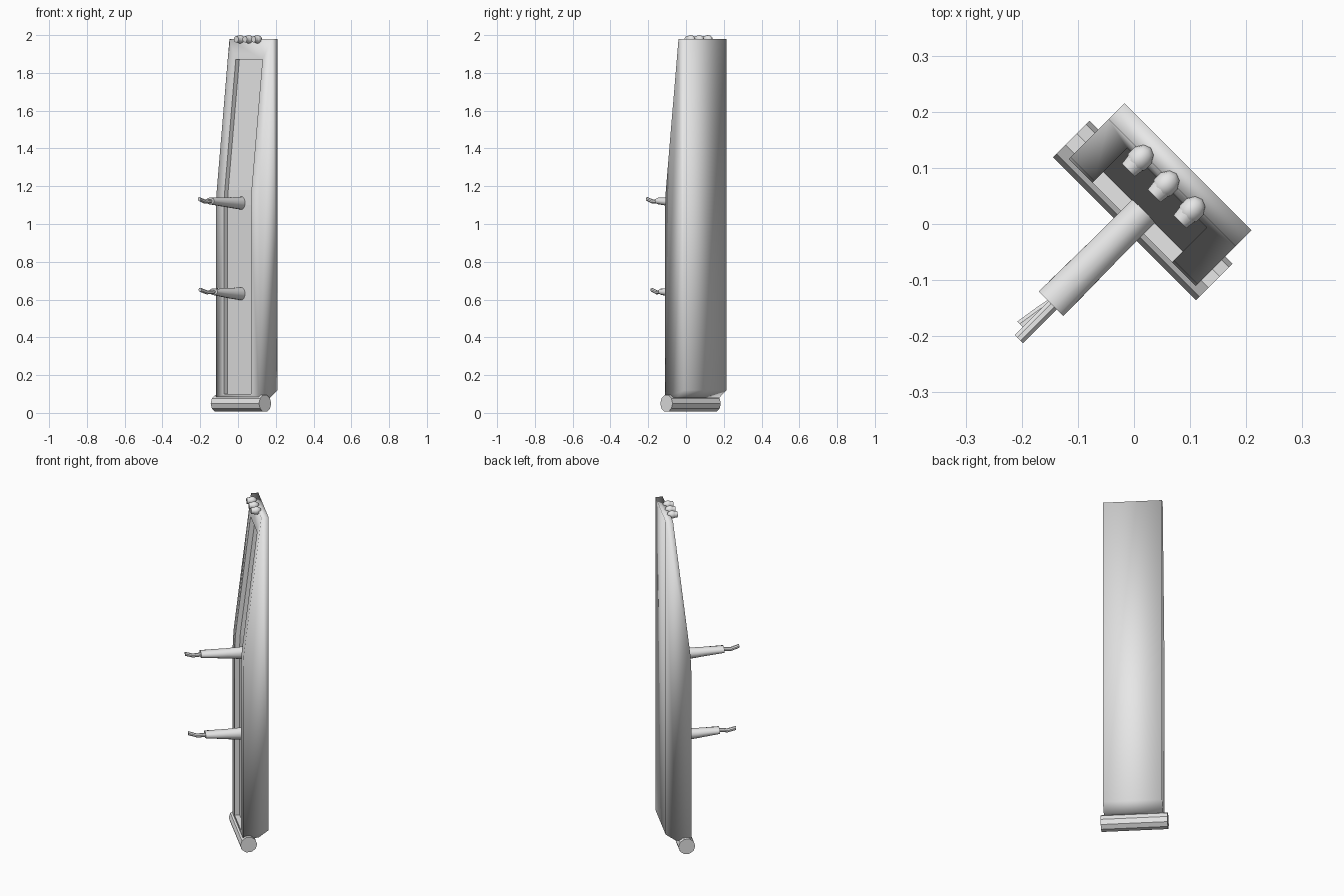
import bpy, bmesh, math
from mathutils import Matrix, Vector

cube = bpy.data.objects.get("Cube")
if cube:
    bpy.data.objects.remove(cube, do_unlink=True)

TURN = Matrix.Rotation(math.radians(-45), 4, 'Z')  # whole model stands diagonally
MID = -0.004                                       # centre of the width

grey = bpy.data.materials.new("plain_grey")
grey.use_nodes = True
grey.diffuse_color = (0.8, 0.8, 0.8, 1)
grey.node_tree.nodes["Principled BSDF"].inputs["Base Color"].default_value = (0.8, 0.8, 0.8, 1)


def finish(name, bm, smooth_angle=None):
    bmesh.ops.recalc_face_normals(bm, faces=bm.faces[:])
    mesh = bpy.data.meshes.new(name)
    bm.to_mesh(mesh)
    bm.free()
    mesh.materials.append(grey)
    obj = bpy.data.objects.new(name, mesh)
    bpy.context.collection.objects.link(obj)
    obj.matrix_world = TURN
    if smooth_angle:
        bpy.ops.object.select_all(action='DESELECT')
        obj.select_set(True)
        bpy.context.view_layer.objects.active = obj
        bpy.ops.object.shade_smooth_by_angle(angle=math.radians(smooth_angle))
    return obj


def prism(name, profile, half_width):
    """Extrude a depth/height profile across the width."""
    bm = bmesh.new()
    face = bm.faces.new([bm.verts.new((MID - half_width, d, z)) for d, z in profile])
    ext = bmesh.ops.extrude_face_region(bm, geom=[face])
    moved = [v for v in ext["geom"] if isinstance(v, bmesh.types.BMVert)]
    bmesh.ops.translate(bm, verts=moved, vec=(2 * half_width, 0, 0))
    return finish(name, bm)


def tube(name, rings, sides):
    """Loft elliptical rings (x, depth, z, half width, half height) along depth."""
    bm = bmesh.new()
    loops = []
    for x, d, z, rx, rz in rings:
        angles = [2 * math.pi * (i + 0.5) / sides for i in range(sides)]
        loops.append([bm.verts.new((x + rx * math.cos(a), d, z + rz * math.sin(a)))
                      for a in angles])
    for a, b in zip(loops, loops[1:]):
        for i in range(sides):
            j = (i + 1) % sides
            bm.faces.new((a[i], a[j], b[j], b[i]))
    bm.faces.new(loops[0])
    bm.faces.new(loops[-1])
    return finish(name, bm, 40)


# Tapered upright column with a shallow front recess
column = prism("column", [(0, 0.08), (0.085, 0.08), (0.14, 0.12), (0.14, 1.98),
                          (0.1, 1.98), (0.004, 1.17), (0, 1.08)], 0.16)
cutter = prism("recess_cutter", [(-0.05, 0.1), (0.027, 0.1), (0.027, 1.1),
                                 (0.031, 1.18), (0.114, 1.87), (-0.05, 1.87)], 0.1)
cutter.hide_render = True
cut = column.modifiers.new("recess", 'BOOLEAN')
cut.operation = 'DIFFERENCE'
cut.solver = 'EXACT'
cut.object = cutter
bpy.context.view_layer.objects.active = column
bpy.ops.object.modifier_apply(modifier=cut.name)
bpy.data.objects.remove(cutter, do_unlink=True)

# Soft shading outside, crisp edges around the recess
bm = bmesh.new()
bm.from_mesh(column.data)
for f in bm.faces:
    f.smooth = True
for e in bm.edges:
    e.smooth = not all(abs(v.co.x - MID) < 0.12 for v in e.verts)
bm.to_mesh(column.data)
bm.free()

# Horizontal roller at the foot
bm = bmesh.new()
bmesh.ops.create_cone(bm, cap_ends=True, segments=10, radius1=0.046, radius2=0.046, depth=0.361,
                      matrix=Matrix.Translation((-0.006, 0.028, 0.05)) @ Matrix.Rotation(math.pi / 2, 4, 'Y'))
finish("foot_roller", bm, 20)

# Tapered arms with a thin bent rod at the tip
for label, z, end, tip, swing in (("upper", 1.11, -0.205, -0.29, 0.0),
                                  ("lower", 0.63, -0.18, -0.27, -0.014)):
    tube(label + "_arm", [(MID, 0.043, z, 0.03, 0.036),
                          (MID, -0.06, z + 0.004, 0.03, 0.028),
                          (MID, end, z + 0.012, 0.032, 0.018)], 12)
    bend = end + (tip - end) * 0.5
    tube(label + "_rod", [(0, end + 0.02, z + 0.012, 0.011, 0.011),
                          (0, end - 0.012, z + 0.01, 0.011, 0.011),
                          (swing * 0.5, bend, z + 0.008, 0.011, 0.011),
                          (swing, tip, z + 0.022, 0.011, 0.011)], 8)

# Row of three knobs at the top edge
for i, x in enumerate((-0.075, -0.01, 0.055)):
    bm = bmesh.new()
    place = Matrix.Translation((x, 0.09, 1.978))
    bmesh.ops.create_uvsphere(bm, u_segments=10, v_segments=8, radius=0.022,
                              matrix=place @ Matrix.Diagonal((1, 1.25, 1, 1)))
    axis = Matrix.Rotation(math.pi / 2, 4, 'X')
    bmesh.ops.create_cone(bm, cap_ends=True, segments=10, radius1=0.021, radius2=0.017, depth=0.03,
                          matrix=place @ Matrix.Translation((0, -0.014, 0)) @ axis)
    finish("knob_%d" % (i + 1), bm, 40)
